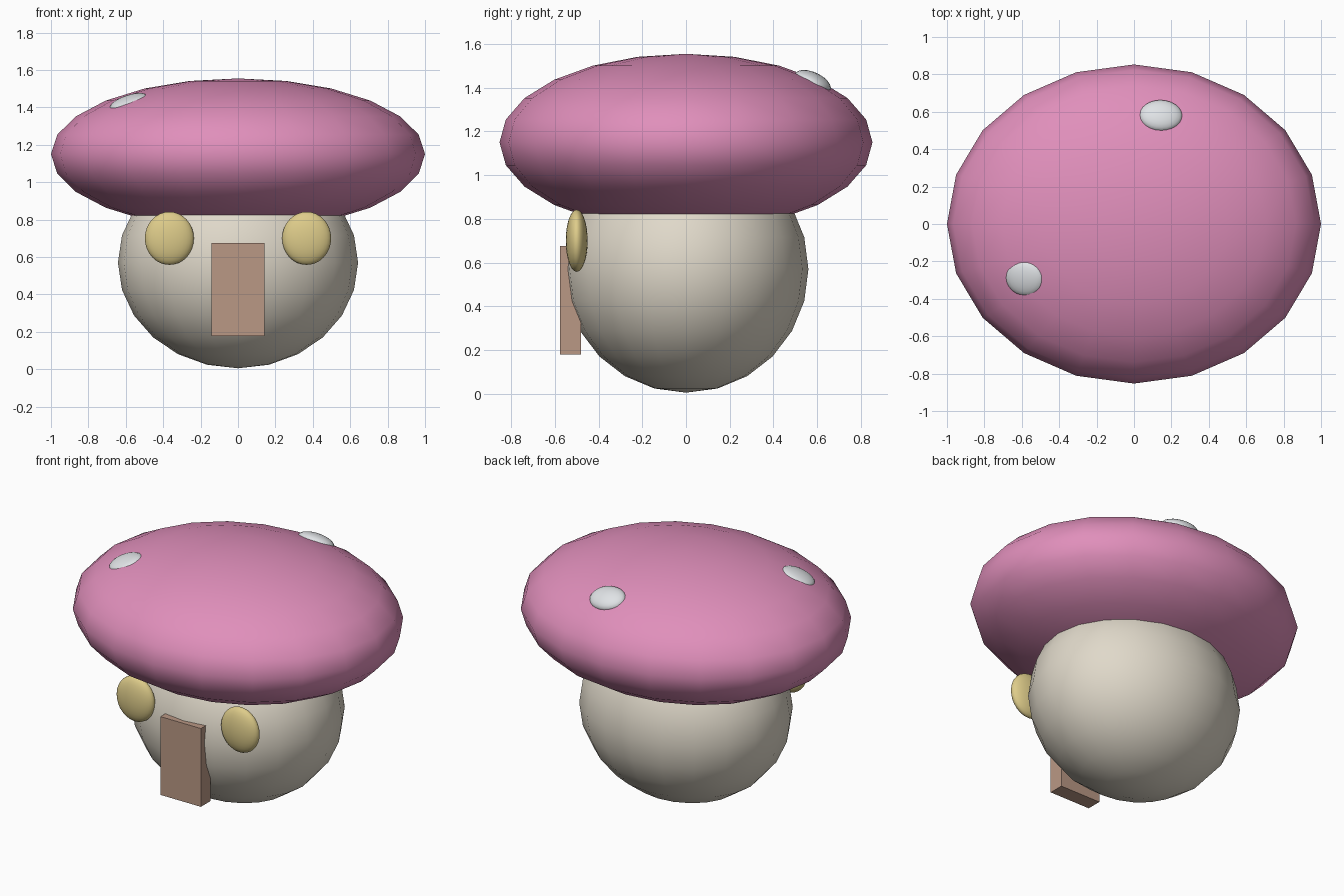
import bpy
from mathutils import Vector, Matrix

if "Cube" in bpy.data.objects:
    bpy.data.objects.remove(bpy.data.objects["Cube"])


def material(name, rgb):
    m = bpy.data.materials.new(name)
    lin = [(c / 255 / 12.92 if c < 10 else ((c / 255 + 0.055) / 1.055) ** 2.4) for c in rgb]
    m.diffuse_color = (*lin, 1)
    m.use_nodes = True
    m.node_tree.nodes["Principled BSDF"].inputs["Base Color"].default_value = m.diffuse_color
    return m


PINK = material("pink", (224, 143, 187))
CREAM = material("cream", (224, 217, 202))
YELLOW = material("pale_yellow", (222, 204, 138))
BROWN = material("brown", (186, 152, 133))
WHITE = material("white", (224, 227, 230))


def ellipsoid(name, centre, radii, mat, segments=20, rings=12, normal=None):
    bpy.ops.mesh.primitive_uv_sphere_add(segments=segments, ring_count=rings, radius=1)
    ob = bpy.context.object
    ob.name = name
    turn = Matrix.Identity(4)
    if normal:
        turn = Vector((0, 0, 1)).rotation_difference(normal).to_matrix().to_4x4()
    ob.data.transform(turn @ Matrix.Diagonal((*radii, 1)))
    ob.location = centre
    ob.data.materials.append(mat)
    bpy.ops.object.shade_smooth()
    return ob


# Rounded stem and broad cap that sinks over it
ellipsoid("stem", (0, 0, 0.57), (0.642, 0.56, 0.565), CREAM)
CAP_CENTRE, CAP_RADII = Vector((0, 0, 1.15)), (1.0, 0.853, 0.405)
ellipsoid("cap", CAP_CENTRE, CAP_RADII, PINK)

# Round windows either side of the door
for side, sx in (("left", -1), ("right", 1)):
    ellipsoid(side + "_window", (sx * 0.367, -0.5, 0.70), (0.131, 0.05, 0.142),
              YELLOW, 32, 16)

# Door slab
bpy.ops.mesh.primitive_cube_add(size=1, location=(0, -0.528, 0.427))
door = bpy.context.object
door.name = "door"
door.data.transform(Matrix.Diagonal((0.285, 0.095, 0.497, 1)))
door.data.materials.append(BROWN)


# Flattened spots lying on the cap surface
def spot(name, x, y, radii, sink):
    a, b, c = CAP_RADII
    z = c * (1 - (x / a) ** 2 - (y / b) ** 2) ** 0.5
    n = Vector((x / a ** 2, y / b ** 2, z / c ** 2)).normalized()
    ellipsoid(name, CAP_CENTRE + Vector((x, y, z)) - n * sink, radii, WHITE, 24, 12, n)


spot("back_spot", 0.145, 0.585, (0.116, 0.090, 0.045), 0.015)
spot("front_spot", -0.59, -0.295, (0.105, 0.095, 0.032), 0.018)
